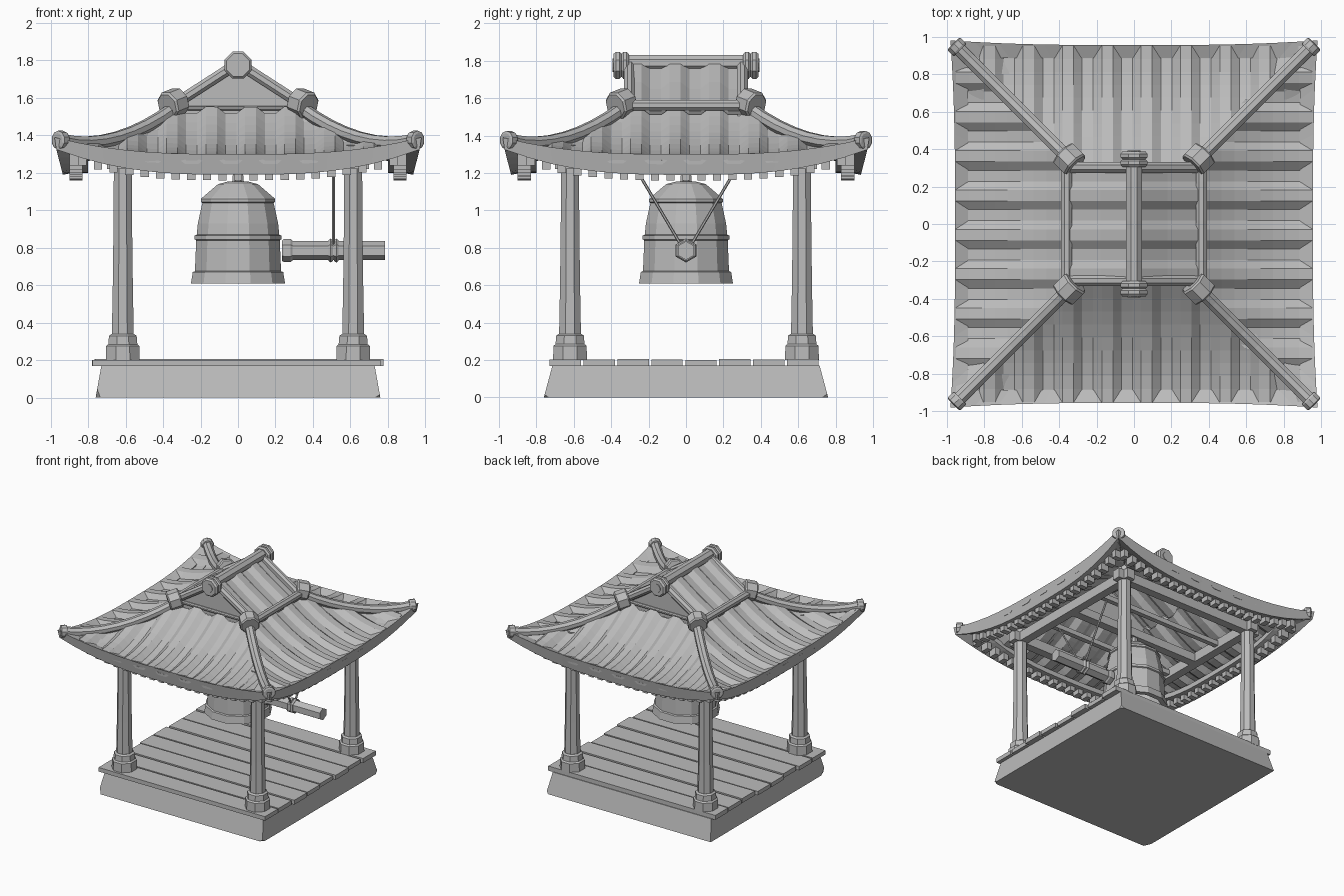
import bpy, bmesh, math, random
from mathutils import Vector, Matrix

random.seed(4)
if "Cube" in bpy.data.objects:
    bpy.data.objects.remove(bpy.data.objects["Cube"])

grey = bpy.data.materials.new("plain grey")
grey.use_nodes = True
COLOUR = (0.5, 0.5, 0.5, 1)
grey.diffuse_color = COLOUR
grey.node_tree.nodes["Principled BSDF"].inputs["Base Color"].default_value = COLOUR


def finish(name, bm, recalc=True):
    bmesh.ops.remove_doubles(bm, verts=bm.verts, dist=0.0002)
    if recalc:
        bmesh.ops.recalc_face_normals(bm, faces=bm.faces)
    mesh = bpy.data.meshes.new(name)
    bm.to_mesh(mesh)
    bm.free()
    mesh.materials.append(grey)
    ob = bpy.data.objects.new(name, mesh)
    bpy.context.collection.objects.link(ob)
    return ob


def bridge(bm, rings, closed=True, caps=False):
    n = len(rings[0])
    for a, b in zip(rings, rings[1:]):
        for i in range(n if closed else n - 1):
            j = (i + 1) % n
            bm.faces.new((a[i], a[j], b[j], b[i]))
    if caps:
        bm.faces.new(rings[0])
        bm.faces.new(rings[-1])


def lathe(name, profile, sides=8, at=(0, 0, 0), axis=(0, 0, 1)):
    """Turn (radius, height) pairs around an axis, flat side forward."""
    m = Matrix.Translation(at) @ Vector(axis).to_track_quat('Z', 'Y').to_matrix().to_4x4()
    bm = bmesh.new()
    rings = []
    for r, h in profile:
        angles = [math.tau * (i + 0.5) / sides for i in range(sides)]
        rings.append([bm.verts.new(m @ Vector((r * math.cos(a), r * math.sin(a), h))) for a in angles])
    bridge(bm, rings, caps=True)
    return finish(name, bm)


def sweep(name, points, r, sides=8):
    """Round bar along a path."""
    pts = [Vector(p) for p in points]
    bm = bmesh.new()
    rings = []
    for i, p in enumerate(pts):
        q = (pts[min(i + 1, len(pts) - 1)] - pts[max(i - 1, 0)]).to_track_quat('Z', 'Y')
        angles = [math.tau * (k + 0.5) / sides for k in range(sides)]
        rings.append([bm.verts.new(p + q @ Vector((r * math.cos(a), r * math.sin(a), 0))) for a in angles])
    bridge(bm, rings, caps=True)
    return finish(name, bm)


def add_box(bm, lo, hi):
    lo, hi = Vector(lo), Vector(hi)
    m = Matrix.Translation((lo + hi) / 2) @ Matrix.Diagonal((*(hi - lo), 1))
    return bmesh.ops.create_cube(bm, size=1, matrix=m)["verts"]


def box(name, lo, hi):
    bm = bmesh.new()
    add_box(bm, lo, hi)
    return finish(name, bm)


# Stone base: tapered block with chipped lower corners
bm = bmesh.new()
for v in add_box(bm, (-0.76, -0.76, 0), (0.76, 0.76, 0.17)):
    if v.co.z > 0.1:
        v.co.x *= 0.96
        v.co.y *= 0.94
for corner, normal in (((-0.735, -0.76, 0), (-1, -0.4, -0.25)), ((0.73, -0.76, 0), (0.5, -0.6, -0.7)),
                       ((0.76, 0.73, 0), (0.8, 0.5, -0.5))):
    cut = bmesh.ops.bisect_plane(bm, geom=bm.verts[:] + bm.edges[:] + bm.faces[:],
                                 plane_co=corner, plane_no=normal, clear_outer=True)
    bmesh.ops.holes_fill(bm, edges=[e for e in bm.edges if e.is_boundary])
finish("stone_base", bm)

# Floor planks
for i in range(8):
    y = -0.73 + i * 0.1815
    j = [random.uniform(-0.012, 0.012) for _ in range(3)]
    box("floor_plank", (-0.77 + j[0], y, 0.168), (0.77 + j[1], y + 0.168, 0.203 + j[2] / 3))

# Posts with stepped feet
for x in (-0.615, 0.615):
    for y in (-0.62, 0.62):
        lathe("post_foot", [(0.098, 0.2), (0.096, 0.275), (0.084, 0.285), (0.08, 0.33), (0.065, 0.34)], 8, (x, y, 0))
        lathe("post", [(0.064, 0.3), (0.058, 0.6), (0.054, 0.9), (0.051, 1.35)], 8, (x, y, 0))

# Beams between the posts and under the ridge
for s in (-1, 1):
    box("side_beam", (s * 0.615 - 0.035, -0.7, 1.22), (s * 0.615 + 0.035, 0.7, 1.3))
    box("cross_beam", (-0.7, s * 0.62 - 0.035, 1.22), (0.7, s * 0.62 + 0.035, 1.3))
    box("rope_beam", (-0.6, s * 0.29 - 0.02, 1.24), (0.6, s * 0.29 + 0.02, 1.28))
box("bell_beam", (-0.6, -0.035, 1.22), (0.6, 0.035, 1.29))

# Bell
lathe("bell", [(0.05, 1.155), (0.11, 1.14), (0.195, 1.07), (0.205, 1.06), (0.205, 1.045), (0.197, 1.04),
               (0.222, 0.93), (0.228, 0.87), (0.24, 0.865), (0.24, 0.845), (0.231, 0.84), (0.238, 0.675),
               (0.25, 0.67), (0.26, 0.61), (0.22, 0.61), (0.2, 0.85), (0.17, 1.03), (0.06, 1.1)], 12)
lathe("bell_hanger", [(0.035, 1.14), (0.025, 1.24)], 8)

# Striker log with its ropes
X = (1, 0, 0)
lathe("striker_log", [(0.05, 0.27), (0.05, 0.785)], 6, (0, 0, 0.785), X)
lathe("striker_head", [(0.054, 0.235), (0.062, 0.245), (0.062, 0.28), (0.054, 0.29)], 6, (0, 0, 0.785), X)
for x in (0.495, 0.525):
    lathe("rope_ring", [(0.055, x - 0.012), (0.064, x), (0.055, x + 0.012)], 6, (0, 0, 0.785), X)
for s in (-1, 1):
    sweep("striker_rope", [(0.51, s * 0.03, 0.82), (0.51, s * 0.29, 1.26)], 0.008, 6)

# Lower roof: four curved, corrugated slopes
PITCH = 0.21
STEPS = (0.14, 0.36, 0.64, 0.86)


def wave(t, phase):
    p = ((t - phase) / PITCH) % 1
    return -0.035 * (1 - max(0, min(1, (0.36 - abs(p - 0.5)) / 0.22)))


def wave_stops(half, phase):
    ts = [phase + (k + s) * PITCH for k in range(-8, 8) for s in STEPS]
    return [-half] + [t for t in ts if abs(t) < half - 0.002] + [half]


def lift(t):
    return abs(t / 0.95) ** 3


def roof_z(d, t):
    return 1.3 + 0.23 * (max(0, 0.95 - d) / 0.59) ** 1.9 + 0.08 * lift(t)


# Each side places (along, outward, up) in space
SIDES = {"front": (lambda t, d, z: (t, -d, z), -0.2475), "back": (lambda t, d, z: (t, d, z), -0.2475),
         "left": (lambda t, d, z: (d, t, z), 0.0475), "right": (lambda t, d, z: (-d, t, z), 0.0475)}


def sheet(name, bm, rows):
    """Roof sheet facing up, with thickness below."""
    bridge(bm, rows, closed=False)
    bmesh.ops.remove_doubles(bm, verts=bm.verts, dist=0.0002)
    bm.normal_update()
    bmesh.ops.reverse_faces(bm, faces=[f for f in bm.faces if f.normal.z < 0])
    ob = finish(name, bm, recalc=False)
    mod = ob.modifiers.new("thickness", 'SOLIDIFY')
    mod.thickness = 0.02
    mod.offset = -1


for side, (place, phase) in SIDES.items():
    bm = bmesh.new()
    rows = []
    for i in range(10):
        d = 0.33 + 0.62 * i / 9
        ts = [max(-d, min(d, t)) for t in wave_stops(0.95, phase)]
        rows.append([bm.verts.new(place(t, d, roof_z(d, t) + wave(t, phase))) for t in ts])
    sheet(side + "_roof", bm, rows)

    # Curved eave board
    bm = bmesh.new()
    rings = []
    for i in range(17):
        u = -1 + i / 8
        k = abs(u) ** 3
        section = ((0.955 + 0.025 * k, 1.3 + 0.09 * k), (0.935 + 0.035 * k, 1.19 + 0.135 * k),
                   (0.885, 1.2 + 0.125 * k), (0.885, 1.27 + 0.08 * k))
        rings.append([bm.verts.new(place(u * d, d, z)) for d, z in section])
    bridge(bm, rings, caps=True)
    finish(side + "_eave_board", bm)

    # Rafter ends below the eave, on a curved rail
    bm = bmesh.new()
    for i in range(-10, 11):
        t = i * 0.083
        z = 1.16 + 0.12 * lift(t)
        a, b = Vector(place(t - 0.022, 0.83, z)), Vector(place(t + 0.022, 0.9, z + 0.06))
        add_box(bm, [min(p) for p in zip(a, b)], [max(p) for p in zip(a, b)])
    finish(side + "_rafter_ends", bm)
    bm = bmesh.new()
    rings = []
    for i in range(17):
        u = -1 + i / 8
        z = 1.2 + 0.12 * abs(u) ** 3
        rings.append([bm.verts.new(place(u * d, d, z + h))
                      for d, h in ((0.8, 0), (0.89, 0), (0.89, 0.04), (0.8, 0.04))])
    bridge(bm, rings, caps=True)
    finish(side + "_rafter_rail", bm)

# Hip ridges with end caps
for sx in (-1, 1):
    for sy in (-1, 1):
        ds = [0.34 + 0.62 * i / 8 for i in range(9)]
        sweep("hip_ridge", [(sx * d, sy * d, roof_z(d, d) - 0.005) for d in ds], 0.037)
        out = Vector((sx, sy, 0))
        lathe("hip_end_cap", [(0.045, -0.03), (0.05, -0.02), (0.05, 0.015), (0.038, 0.02)], 10,
              (sx * 0.95, sy * 0.95, 1.375), out)
        lathe("hip_block", [(0.068, -0.05), (0.078, -0.04), (0.078, 0.04), (0.068, 0.05)], 8,
              (sx * 0.345, sy * 0.345, 1.57), out + Vector((0, 0, -0.4)))

# Upper gabled roof
for s in (-1, 1):
    bm = bmesh.new()
    stops = wave_stops(0.3, 0.0475)
    rows = [[bm.verts.new((s * x, y, z + wave(y, 0.0475))) for y in stops]
            for x, z in ((0.01, 1.805), (0.18, 1.685), (0.37, 1.565))]
    sheet("upper_roof", bm, rows)
    sweep("side_ridge", [(s * 0.36, -0.34, 1.562), (s * 0.36, 0.34, 1.562)], 0.031)
    # Gable end: wall, sill, sloping boards and ridge rosette
    bm = bmesh.new()
    rings = [[bm.verts.new((x, s * y, z)) for x, z in ((-0.35, 1.5), (0.35, 1.5), (0.35, 1.55), (0, 1.78), (-0.35, 1.55))]
             for y in (0.275, 0.295)]
    bridge(bm, rings, caps=True)
    finish("gable_wall", bm)
    sweep("gable_sill", [(-0.34, s * 0.3, 1.545), (0.34, s * 0.3, 1.545)], 0.014)
    for k in (-1, 1):
        sweep("gable_board", [(0, s * 0.302, 1.785), (k * 0.345, s * 0.302, 1.563)], 0.031)
    lathe("ridge_rosette", [(0.066, 0.305), (0.078, 0.318), (0.078, 0.335), (0.066, 0.345), (0.078, 0.355),
                            (0.078, 0.375), (0.066, 0.388)], 8, (0, 0, 1.775), (0, s, 0))
    lathe("rosette_centre", [(0.036, 0.38), (0.036, 0.393)], 10, (0, 0, 1.775), (0, s, 0))
sweep("main_ridge", [(0, -0.34, 1.79), (0, 0.34, 1.79)], 0.045)
